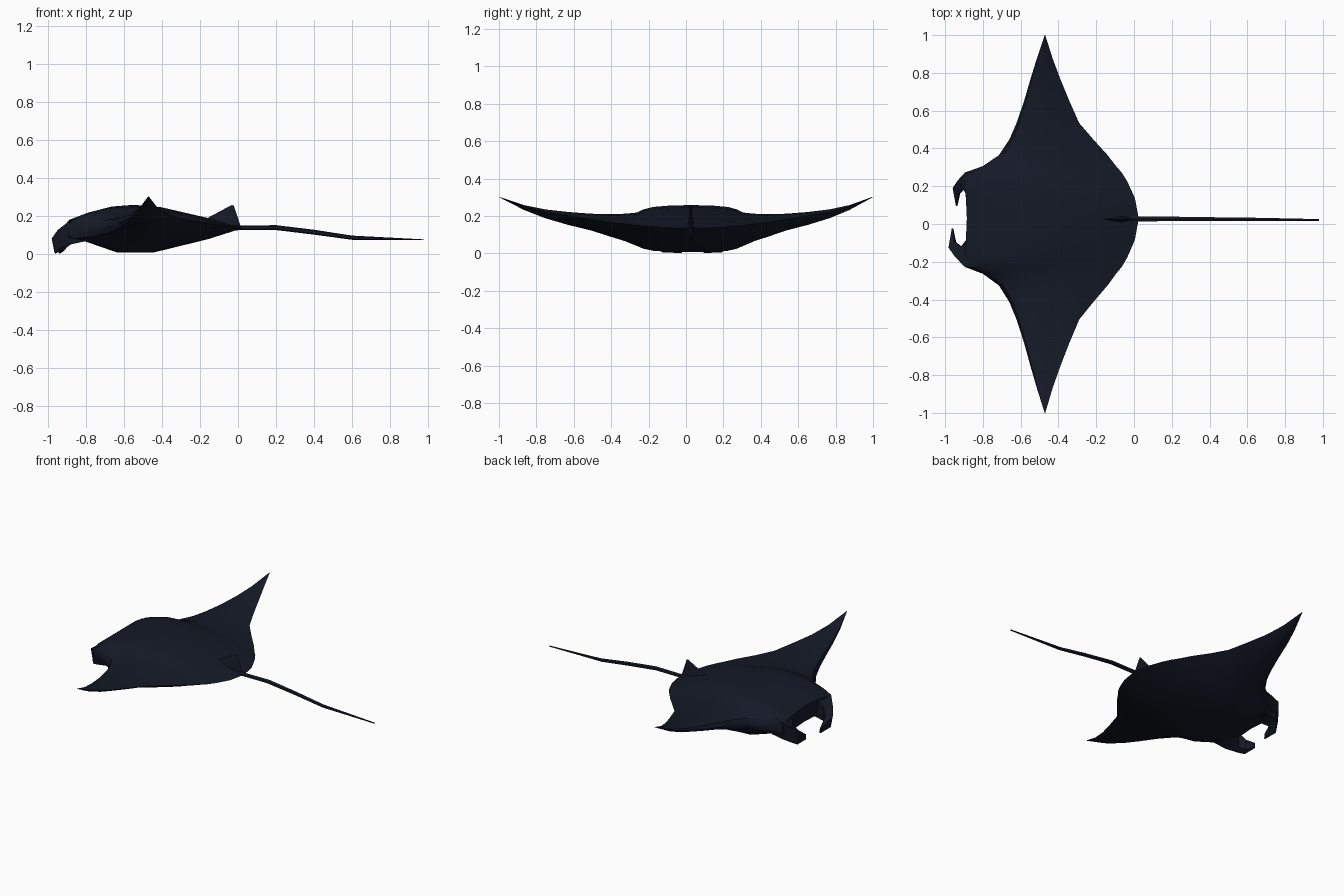
import bpy, bmesh

mat = bpy.data.materials.new("dark_skin")
mat.diffuse_color = (0.007, 0.010, 0.020, 1)


def place(d):
    """Span position to y: the ray leans a little to +y at its middle."""
    return d + 0.03 * (1 - abs(d))


def loft(name, rings):
    """Skin a row of equal-length point rings into a closed mesh."""
    bm = bmesh.new()
    vs = [[bm.verts.new(p) for p in r] for r in rings]
    n = len(rings[0])
    for a, b in zip(vs, vs[1:]):
        for i in range(n):
            j = (i + 1) % n
            bm.faces.new((a[i], a[j], b[j], b[i]))
    bm.faces.new(vs[0])
    bm.faces.new(vs[-1][::-1])
    bmesh.ops.remove_doubles(bm, verts=bm.verts, dist=0.0005)
    bmesh.ops.recalc_face_normals(bm, faces=bm.faces)
    me = bpy.data.meshes.new(name)
    bm.to_mesh(me)
    bm.free()
    ob = bpy.data.objects.new(name, me)
    bpy.context.collection.objects.link(ob)
    me.materials.append(mat)
    bpy.ops.object.select_all(action='DESELECT')
    ob.select_set(True)
    bpy.context.view_layer.objects.active = ob
    bpy.ops.object.shade_smooth_by_angle(angle=0.6)
    return ob


# body and wings: span, nose x, rear x, top z, bottom z, nose z, rear z, bluntness
stations = [
    (0.00, -0.885, 0.025, 0.258, 0.006, 0.125, 0.130, 1.0),
    (0.11, -0.890, 0.005, 0.256, 0.008, 0.120, 0.132, 1.0),
    (0.20, -0.900, -0.035, 0.248, 0.014, 0.120, 0.138, 0.9),
    (0.25, -0.895, -0.065, 0.235, 0.025, 0.120, 0.142, 0.7),
    (0.285, -0.800, -0.095, 0.218, 0.040, 0.130, 0.147, 0.4),
    (0.345, -0.715, -0.140, 0.212, 0.065, 0.140, 0.155, 0.1),
    (0.43, -0.660, -0.215, 0.210, 0.092, 0.152, 0.165, 0.0),
    (0.52, -0.622, -0.290, 0.212, 0.122, 0.165, 0.180, 0.0),
    (0.64, -0.582, -0.342, 0.221, 0.152, 0.185, 0.200, 0.0),
    (0.76, -0.548, -0.390, 0.235, 0.188, 0.210, 0.220, 0.0),
    (0.87, -0.515, -0.430, 0.258, 0.232, 0.243, 0.250, 0.0),
    (1.00, -0.473, -0.470, 0.303, 0.301, 0.302, 0.302, 0.0),
]
top = [(0, .42), (.04, .52), (.1, .68), (.24, .93), (.37, 1), (.53, .90), (.8, .46), (1, .04)]
low = [(.8, .42), (.48, 1), (.28, 1), (.1, .50), (.04, .44), (0, .38)]


def section(side, d, xn, xr, zt, zb, zn, zr, blunt):
    pts = []
    for prof, z in ((top, zt), (low, zb)):
        for t, f in prof:
            if t == 0:
                f *= blunt
            base = zn + (zr - zn) * t
            pts.append((xn + (xr - xn) * t, place(side * d), base + (z - base) * f))
    return pts


loft("body_and_wings",
     [section(-1, *s) for s in stations[:0:-1]] + [section(1, *s) for s in stations])

# curled head fins: each ring is outer top, outer bottom, inner bottom, inner top
for name, s, dx, dy in (("left_head_fin", 1, 0.0, 0.0), ("right_head_fin", -1, -0.022, -0.015)):
    rings = [
        [(-.82, .255, .185), (-.81, .240, .065), (-.83, .12, .07), (-.84, .14, .19)],
        [(-.895, .250, .165), (-.88, .235, .050), (-.885, .115, .065), (-.885, .13, .165)],
        [(-.935, .205, .125), (-.925, .20, .025), (-.90, .155, .035), (-.90, .155, .13)],
        [(-.960, .165, .080), (-.945, .165, .005), (-.92, .135, .012), (-.93, .135, .085)],
        [(-.943, .068, .035), (-.941, .068, .002), (-.935, .066, .003), (-.937, .066, .035)],
    ]
    w = (0, .2, .7, 1, 1)
    loft(name, [[(x + dx * k, place(s * (y + dy * k)), z) for x, y, z in r]
                for r, k in zip(rings, w)])

# small dorsal fin at the tail root
loft("dorsal_fin", [
    [(-.17, .025, .17), (-.07, .043, .15), (.015, .025, .13), (-.07, .007, .15)],
    [(-.155, .025, .192), (-.07, .036, .19), (.012, .025, .150), (-.07, .014, .19)],
    [(-.035, .025, .256), (-.03, .027, .256), (-.022, .025, .254), (-.03, .023, .256)],
])

# long whip tail: x, y, centre z, half height, half width
path = [(-.06, .027, .140, .020, .020), (.03, .027, .137, .011, .013),
        (.20, .027, .138, .013, .012), (.40, .026, .114, .013, .010),
        (.60, .025, .085, .011, .009), (.98, .021, .074, .002, .005)]
loft("tail", [[(x, y + a * w, z + b * h) for a, b in
               ((0, 1), (1, .5), (1, -.5), (0, -1), (-1, -.5), (-1, .5))]
              for x, y, z, h, w in path])
